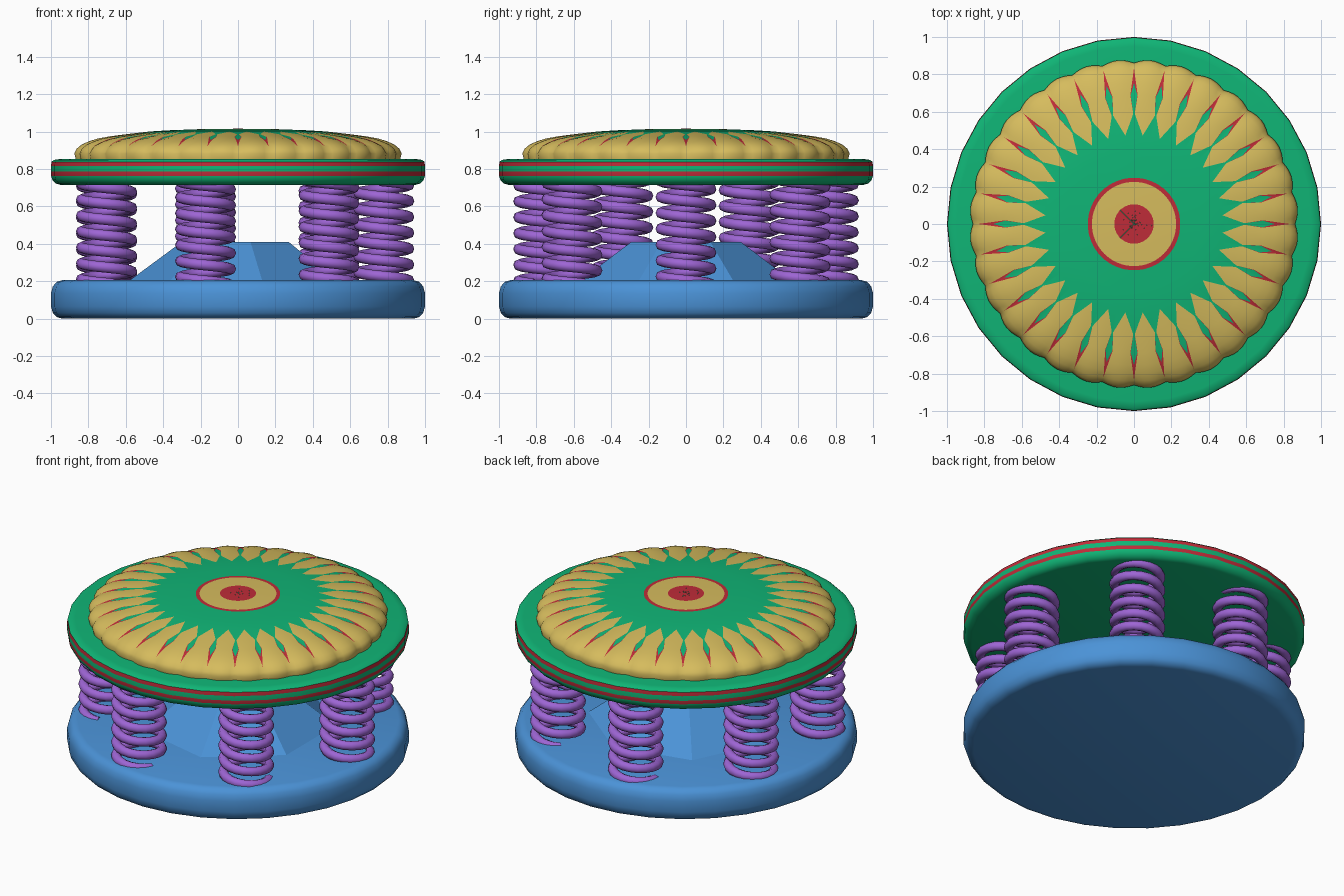
import bpy, bmesh
from math import sin, cos, pi, radians
from mathutils import Vector

if "Cube" in bpy.data.objects:
    bpy.data.objects.remove(bpy.data.objects["Cube"])


def mat(name, rgb):
    m = bpy.data.materials.new(name)
    m.diffuse_color = (*rgb, 1)
    m.use_nodes = True
    m.node_tree.nodes["Principled BSDF"].inputs["Base Color"].default_value = m.diffuse_color
    return m


BLUE = mat("blue", (0.07, 0.29, 0.68))
PURPLE = mat("purple", (0.34, 0.13, 0.66))
GREEN = mat("green", (0.005, 0.46, 0.18))
RED = mat("red", (0.52, 0.025, 0.04))
GOLD = mat("gold", (0.67, 0.50, 0.11))


def finish(name, bm, mats, angle=40):
    bmesh.ops.remove_doubles(bm, verts=bm.verts, dist=0.0002)
    bmesh.ops.recalc_face_normals(bm, faces=bm.faces)
    me = bpy.data.meshes.new(name)
    bm.to_mesh(me)
    bm.free()
    for m in mats:
        me.materials.append(m)
    ob = bpy.data.objects.new(name, me)
    bpy.context.collection.objects.link(ob)
    bpy.ops.object.select_all(action='DESELECT')
    ob.select_set(True)
    bpy.context.view_layer.objects.active = ob
    bpy.ops.object.shade_smooth_by_angle(angle=radians(angle))
    return ob


def lathe(name, profile, mats, bands=(), n=32, start=0.0, angle=40):
    """Revolve (r, z) points; bands lists profile segments using material 1."""
    bm = bmesh.new()
    rings = [[bm.verts.new((r * cos(start + 2 * pi * k / n), r * sin(start + 2 * pi * k / n), z))
              for k in range(n)] for r, z in profile]
    for i in range(len(rings) - 1):
        for k in range(n):
            j = (k + 1) % n
            f = bm.faces.new((rings[i][k], rings[i][j], rings[i + 1][j], rings[i + 1][k]))
            f.material_index = 1 if i in bands else 0
    bm.faces.new(rings[0][::-1])
    bm.faces.new(rings[-1])
    return finish(name, bm, mats, angle)


# Base disc with rounded rim, and the central hub
lathe("base", [(0.94, 0), (0.97, 0.008), (0.99, 0.03), (1, 0.065), (1, 0.135),
               (0.99, 0.172), (0.97, 0.196), (0.94, 0.205)], [BLUE])
lathe("hub", [(0.585, 0.2), (0.30, 0.41)], [BLUE], n=7, start=pi, angle=20)

# Upper disc with two red stripes round the rim
lathe("upper_disc", [(0.95, 0.715), (0.975, 0.722), (0.993, 0.742), (0.999, 0.762), (1, 0.785),
                     (1, 0.815), (0.997, 0.838), (0.985, 0.848), (0.95, 0.853)],
      [GREEN, RED], bands=(3, 5))


# Coil springs
def spring(name, a0):
    bm = bmesh.new()
    centre = Vector((0.78 * cos(a0), 0.78 * sin(a0), 0))
    R, w, sides, per, turns, pitch = 0.135, 0.029, 8, 20, 6.5, 0.085
    rings = []
    for i in range(int(per * turns) + 1):
        t = i / per
        a = a0 + radians(80) - 2 * pi * t
        out = Vector((cos(a), sin(a), 0))
        c = centre + out * R + Vector((0, 0, 0.185 + pitch * t))
        rings.append([bm.verts.new(c + out * w * cos(2 * pi * s / sides)
                                   + Vector((0, 0, w * sin(2 * pi * s / sides))))
                      for s in range(sides)])
    for p, q in zip(rings, rings[1:]):
        for s in range(sides):
            u = (s + 1) % sides
            bm.faces.new((p[s], p[u], q[u], q[s]))
    bm.faces.new(rings[0])
    bm.faces.new(rings[-1])
    finish(name, bm, [PURPLE], 60)


for k in range(7):
    spring(f"spring_{k + 1}", 2 * pi * k / 7)

# Scalloped cushion: each ring is (radius, height, crease depth, green half width, red half width)
HALF = pi / 32
F = 9.0     # a width above the sector limit fills the sector
RINGS = [(0.001, 1.015, 0, F, F), (0.105, 1.014, 0, F, F), (0.225, 1.012, 0, F, F),
         (0.247, 1.011, 0, F, F), (0.36, 1.007, 0, F, F), (0.475, 1.0, 0, F, F),
         (0.59, 0.987, 0.003, 0.004, 0.004), (0.69, 0.974, 0.007, 0.018, 0.02),
         (0.755, 0.962, 0.010, 0, 0.011), (0.80, 0.948, 0.012, 0, 0.005),
         (0.84, 0.93, 0.014, 0, 0), (0.868, 0.907, 0.016, 0, 0),
         (0.879, 0.882, 0.018, 0, 0), (0.87, 0.848, 0.016, 0, 0)]
BAND = {0: 1, 1: 2, 2: 1, 3: 0, 4: 0}   # plain centre rings

bm = bmesh.new()
for sector in range(32):
    for side in (-1, 1):
        grid = []
        for r, z, d, g, h in RINGS:
            g, h = min(g / r, HALF), min(h / r, HALF)
            row = []
            for a in [0, g, h] + [h + (HALF - h) * t for t in (0.33, 0.66, 1)]:
                dip = d * (1 - sin(pi / 2 * a / HALF))
                rr = r - (dip if r > 0.84 else dip * 0.3)
                zz = z - (dip * 0.7 if r < 0.875 else 0)
                b = 2 * HALF * sector + side * a
                row.append(bm.verts.new((rr * cos(b), rr * sin(b), zz)))
            grid.append(row)
        for i in range(len(grid) - 1):
            for c in range(5):
                f = bm.faces.new((grid[i][c], grid[i + 1][c], grid[i + 1][c + 1], grid[i][c + 1]))
                f.material_index = BAND.get(i, min(c, 2))
bmesh.ops.dissolve_degenerate(bm, dist=0.0002, edges=bm.edges)
finish("cushion", bm, [GREEN, RED, GOLD], 40)
